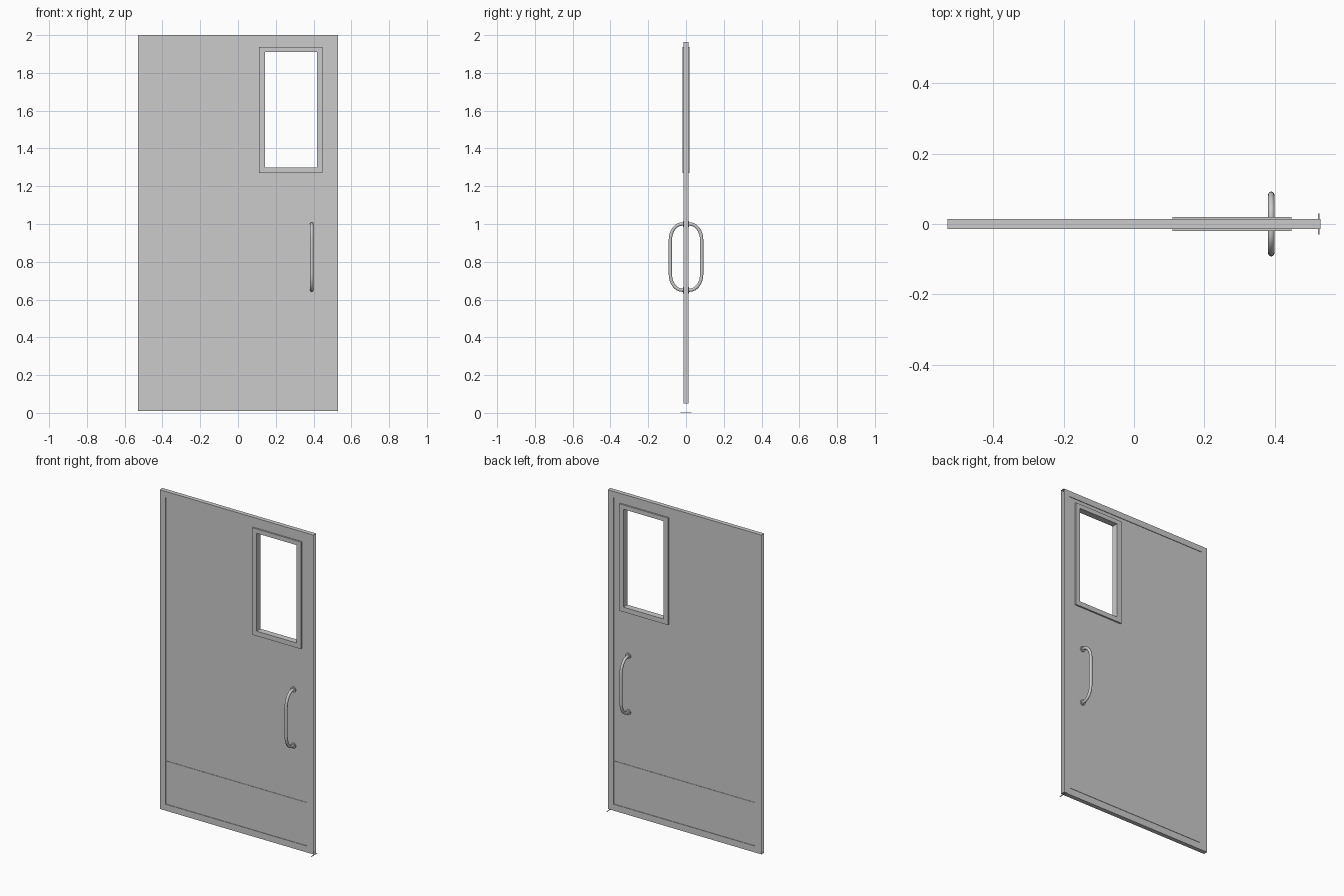
import bpy, bmesh, math

if "Cube" in bpy.data.objects:
    bpy.data.objects.remove(bpy.data.objects["Cube"])


def finish(name, bm):
    bmesh.ops.recalc_face_normals(bm, faces=bm.faces)
    me = bpy.data.meshes.new(name)
    bm.to_mesh(me)
    bm.free()
    ob = bpy.data.objects.new(name, me)
    bpy.context.collection.objects.link(ob)
    return ob


def corners(r):
    x0, x1, z0, z1 = r
    return [(x0, z0), (x1, z0), (x1, z1), (x0, z1)]


def ring(name, outer, inner, t, walls=(0, 1, 2, 3)):
    """Rectangular frame of half thickness t; walls lists the closed outer edges
    (bottom, right, top, left)."""
    bm = bmesh.new()
    v = {}
    for s in (-1, 1):
        for k, r in (("o", outer), ("i", inner)):
            v[k, s] = [bm.verts.new((x, s * t, z)) for x, z in corners(r)]
    for i in range(4):
        j = (i + 1) % 4
        for s in (-1, 1):
            bm.faces.new((v["o", s][i], v["o", s][j], v["i", s][j], v["i", s][i]))
        bm.faces.new([v["i", -1][i], v["i", -1][j], v["i", 1][j], v["i", 1][i]])
        if i in walls:
            bm.faces.new([v["o", -1][i], v["o", -1][j], v["o", 1][j], v["o", 1][i]])
    return finish(name, bm)


def box(name, x0, x1, y0, y1, z0, z1):
    bm = bmesh.new()
    bmesh.ops.create_cube(bm, size=1)
    for p in bm.verts:
        p.co = ((x0, x1)[p.co.x > 0], (y0, y1)[p.co.y > 0], (z0, z1)[p.co.z > 0])
    return finish(name, bm)


# Edge frame with open sides, recessed leaf and raised window surround
ring("edge_frame", (-.53, .53, .01, 2.0), (-.49, .49, .05, 1.963), .0135, walls=(0, 2))
ring("door_leaf", (-.49, .49, .05, 1.963), (.125, .432, 1.285, 1.924), .010)
ring("window_surround", (.11, .447, 1.27, 1.937), (.142, .418, 1.30, 1.91), .0195)

# Kick plates on both faces
for side, s in (("front", -1), ("back", 1)):
    ys = sorted((s * .0095, s * .0125))
    box("kick_plate_" + side, -.48, .48, *ys, .055, .32)

# Small floor strip at the latch corner
box("floor_strip", .523, .527, -.03, .03, 0, .002)


def handle(side, s):
    # Bent bar: rounded at both ends
    hx, reach, za, zb = .39, .083, 1.0, .65
    n = 8
    pts = [(.008, za)]
    arc = [math.pi / 2 * i / n for i in range(n + 1)]
    pts += [(.02 + (reach - .02) * math.sin(a), za - .085 * (1 - math.cos(a))) for a in arc]
    pts += [(y, za + zb - z) for y, z in reversed(pts)]
    bm = bmesh.new()
    sides, r = 14, .009
    rings = []
    for i, (y, z) in enumerate(pts):
        a, b = pts[max(i - 1, 0)], pts[min(i + 1, len(pts) - 1)]
        ty, tz = b[0] - a[0], b[1] - a[1]
        d = math.hypot(ty, tz)
        ny, nz = -tz / d, ty / d
        rings.append([bm.verts.new((hx + r * math.cos(t), s * (y + r * ny * math.sin(t)),
                                    z + r * nz * math.sin(t)))
                      for t in (2 * math.pi * k / sides for k in range(sides))])
    for p, q in zip(rings, rings[1:]):
        for k in range(sides):
            m = (k + 1) % sides
            bm.faces.new((p[k], p[m], q[m], q[k]))
    obs = [finish("pull_handle_" + side, bm)]
    # Round mounting flanges
    for label, z in (("upper", za), ("lower", zb)):
        bpy.ops.mesh.primitive_cylinder_add(vertices=20, radius=.017, depth=.008,
                                            location=(hx, s * .013, z),
                                            rotation=(math.pi / 2, 0, 0))
        ob = bpy.context.object
        ob.name = f"handle_flange_{side}_{label}"
        obs.append(ob)
    for ob in obs:
        bpy.ops.object.select_all(action='DESELECT')
        ob.select_set(True)
        bpy.context.view_layer.objects.active = ob
        bpy.ops.object.shade_smooth_by_angle()


# Pull handles on both faces
handle("front", -1)
handle("back", 1)
